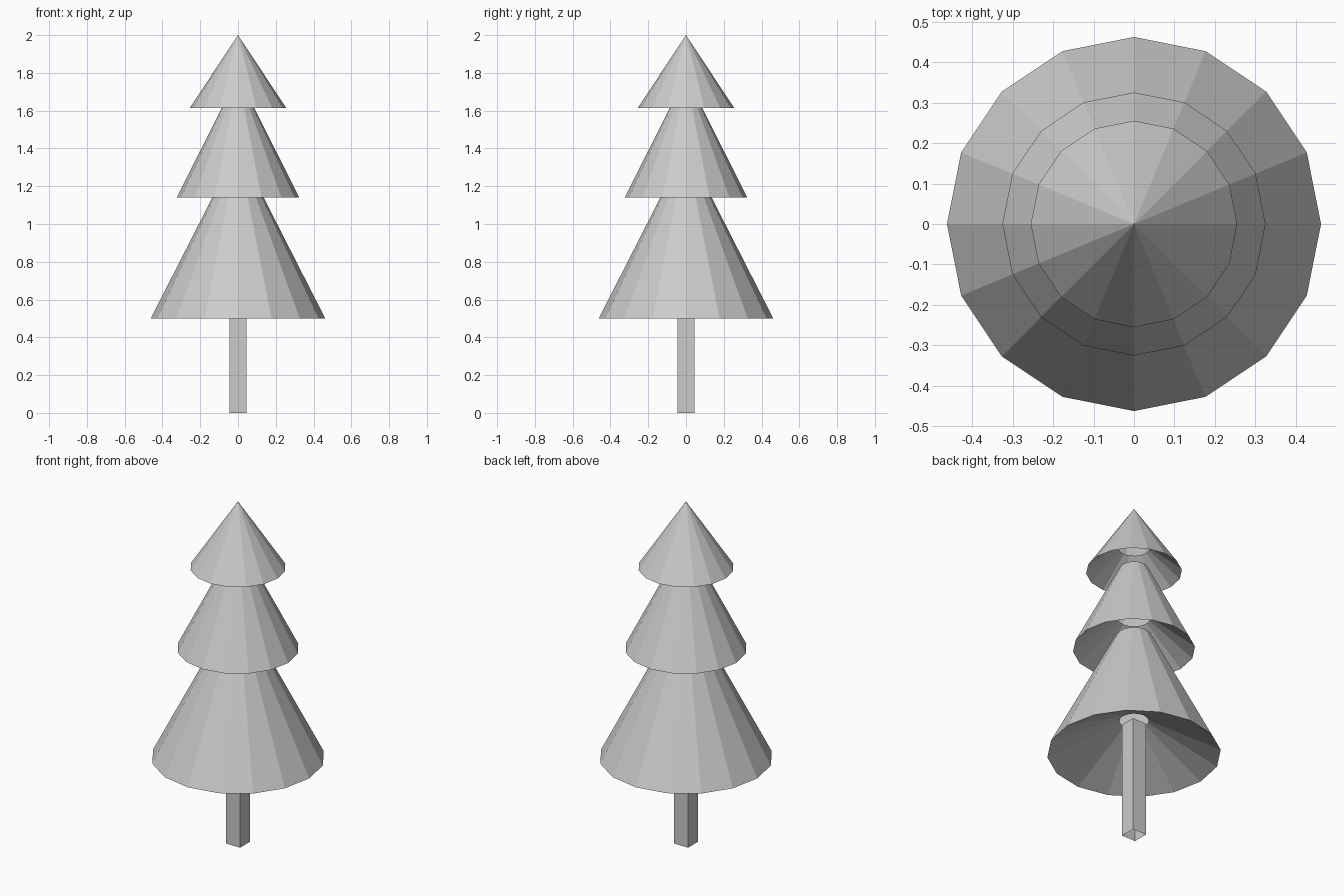
import bpy
import bmesh
from math import cos, sin, pi

if "Cube" in bpy.data.objects:
    bpy.data.objects.remove(bpy.data.objects["Cube"], do_unlink=True)

grey = bpy.data.materials.new("plain grey")
grey.use_nodes = True
grey.diffuse_color = (0.6, 0.6, 0.6, 1)
grey.node_tree.nodes["Principled BSDF"].inputs["Base Color"].default_value = grey.diffuse_color


def lathe(name, profile, sides, turn=0.0):
    """Flat-faced open shell spun from (radius, height) points, listed bottom up."""
    bm = bmesh.new()
    rings = []
    for radius, z in profile:
        angles = [turn + 2 * pi * i / sides for i in range(sides)]
        rings.append([bm.verts.new((radius * cos(a), radius * sin(a), z)) for a in angles])
    for low, high in zip(rings, rings[1:]):
        for i in range(sides):
            j = (i + 1) % sides
            bm.faces.new((low[i], low[j], high[j], high[i]))
    bmesh.ops.remove_doubles(bm, verts=bm.verts, dist=1e-5)
    mesh = bpy.data.meshes.new(name)
    bm.to_mesh(mesh)
    bm.free()
    mesh.materials.append(grey)
    obj = bpy.data.objects.new(name, mesh)
    bpy.context.collection.objects.link(obj)


# Square trunk, open at both ends
lathe("trunk", [(0.064, 0), (0.064, 0.68)], 4, pi / 4)

# Foliage tiers: hollow underside rising to a hole, rim, then sloping outer wall
lathe("lower_branches", [(0.078, 0.7), (0.462, 0.5), (0.095, 1.22)], 16)
lathe("middle_branches", [(0.087, 1.33), (0.325, 1.14), (0.075, 1.635)], 16)
lathe("top_branches", [(0.083, 1.76), (0.255, 1.615), (0, 2)], 16)
